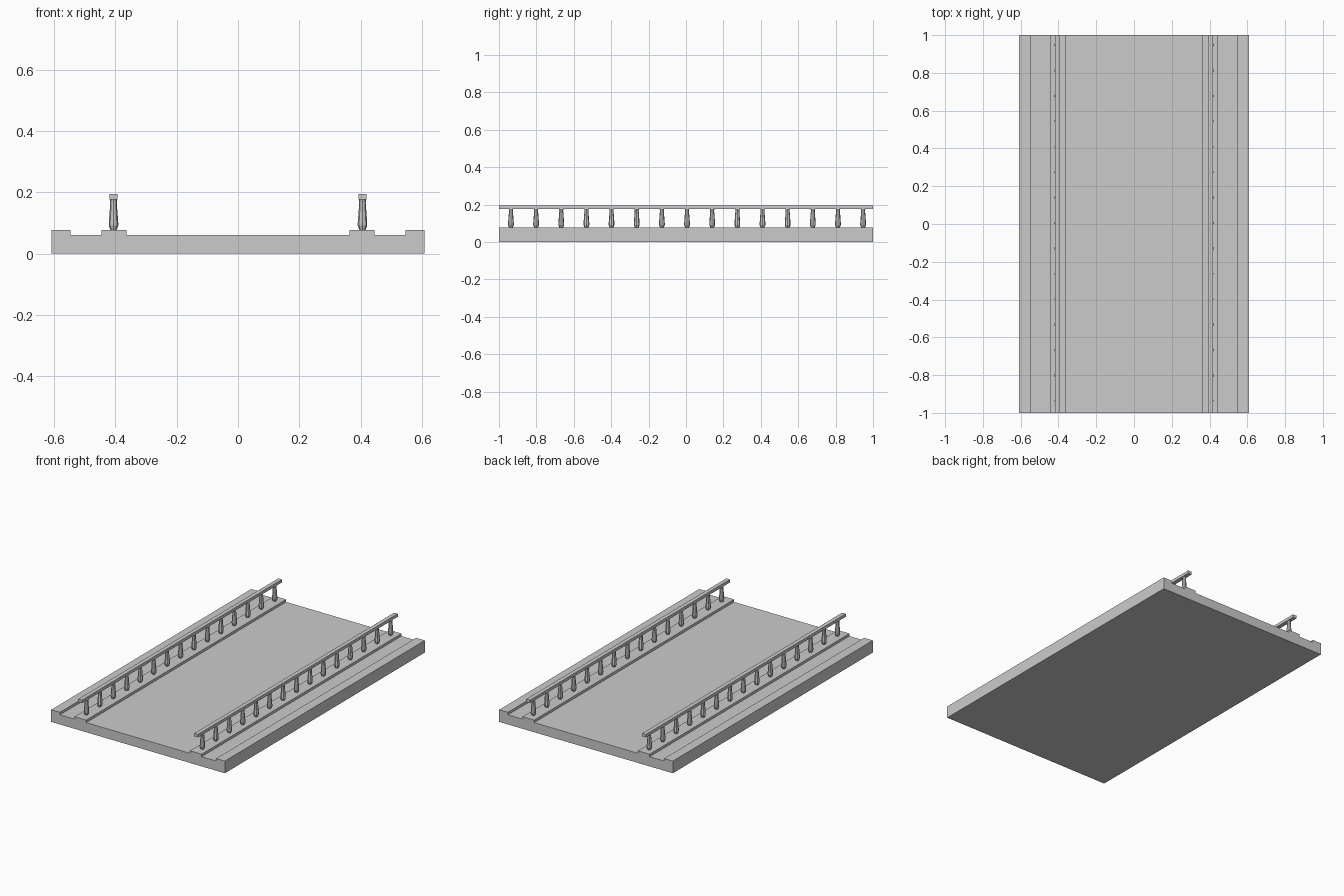
import bpy, bmesh, math

if "Cube" in bpy.data.objects:
    bpy.data.objects.remove(bpy.data.objects["Cube"])

RAIL_X = 0.406
CURB = 0.077
ROAD = 0.061

def make_object(name, bm):
    bmesh.ops.recalc_face_normals(bm, faces=bm.faces)
    mesh = bpy.data.meshes.new(name)
    bm.to_mesh(mesh)
    bm.free()
    obj = bpy.data.objects.new(name, mesh)
    bpy.context.collection.objects.link(obj)
    return obj

# Bridge deck: stepped cross-section extruded along y
half = [(0.363, ROAD), (0.363, CURB), (0.445, CURB), (0.445, ROAD),
        (0.547, ROAD), (0.547, CURB), (0.608, CURB), (0.608, 0)]
section = half + [(-x, z) for x, z in reversed(half)]
bm = bmesh.new()
face = bm.faces.new([bm.verts.new((x, -1, z)) for x, z in section])
new = bmesh.ops.extrude_face_region(bm, geom=[face])["geom"]
bmesh.ops.translate(bm, vec=(0, 2, 0),
                    verts=[g for g in new if isinstance(g, bmesh.types.BMVert)])
make_object("bridge_deck", bm)

# Baluster profile (radius, height), spun into low-poly posts
PROFILE = [(0.010, CURB), (0.0155, 0.091), (0.0155, 0.100),
           (0.0105, 0.166), (0.0115, 0.176)]
SIDES = 8

def add_baluster(bm, x, y):
    rings = [[bm.verts.new((x + r * math.cos(2 * math.pi * i / SIDES),
                            y + r * math.sin(2 * math.pi * i / SIDES), z))
              for i in range(SIDES)] for r, z in PROFILE]
    for a, b in zip(rings, rings[1:]):
        for i in range(SIDES):
            j = (i + 1) % SIDES
            bm.faces.new((a[i], a[j], b[j], b[i]))
    bm.faces.new(rings[0][::-1])
    bm.faces.new(rings[-1])

for side, label in ((-1, "left"), (1, "right")):
    # Row of balusters
    bm = bmesh.new()
    for i in range(15):
        add_baluster(bm, side * RAIL_X, -0.936 + i * 0.1345)
    make_object(label + "_balusters", bm)

    # Handrail
    bm = bmesh.new()
    bmesh.ops.create_cube(bm, size=1)
    bmesh.ops.scale(bm, vec=(0.026, 2, 0.019), verts=bm.verts)
    bmesh.ops.translate(bm, vec=(side * RAIL_X, 0, 0.1855), verts=bm.verts)
    make_object(label + "_handrail", bm)
